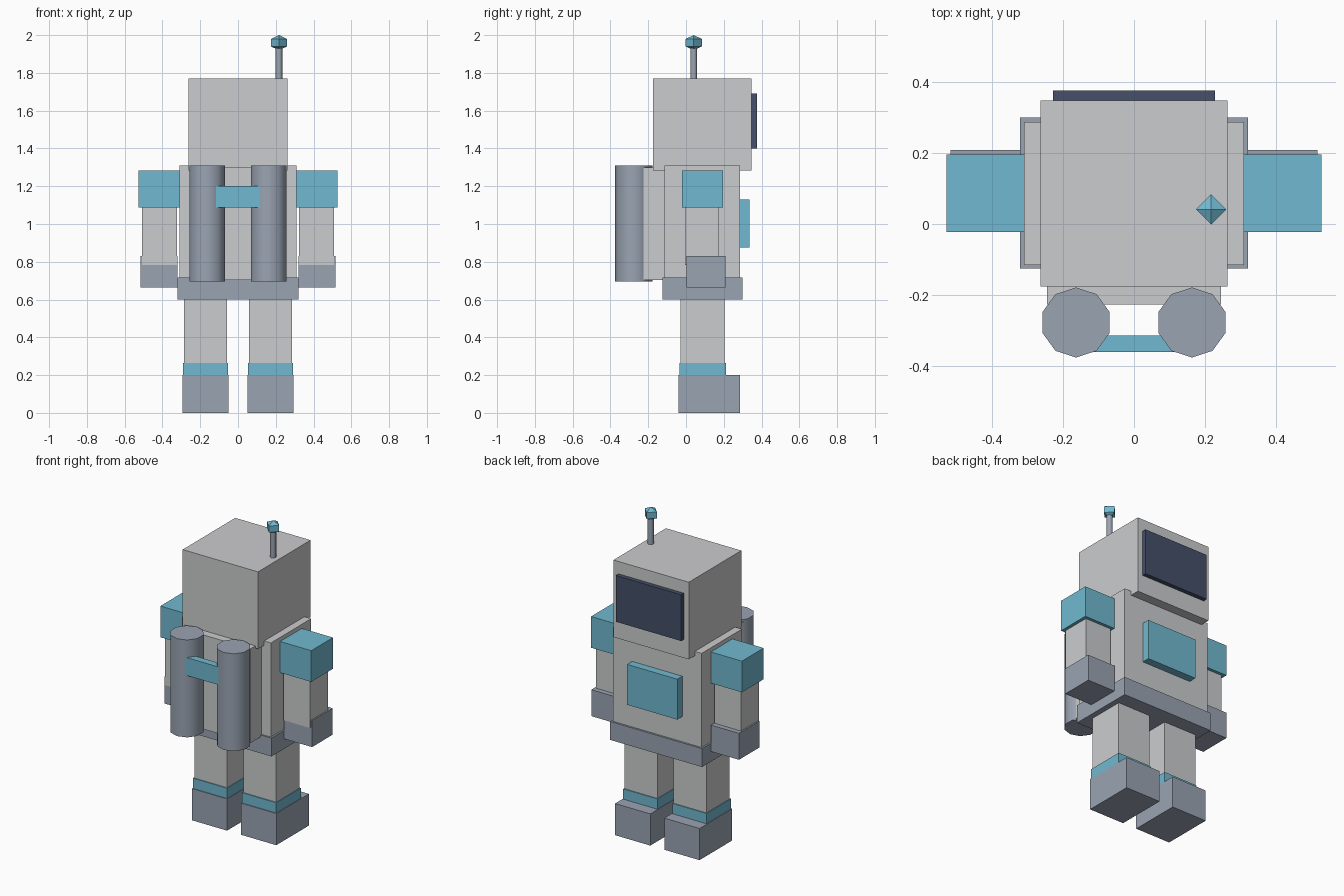
import bpy
import math

if "Cube" in bpy.data.objects:
    bpy.data.objects.remove(bpy.data.objects["Cube"])


def material(name, rgb):
    m = bpy.data.materials.new(name)
    m.diffuse_color = (*rgb, 1.0)
    m.use_nodes = True
    m.node_tree.nodes["Principled BSDF"].inputs["Base Color"].default_value = m.diffuse_color
    return m


GREY = material("light grey", (0.60, 0.605, 0.615))
BLUE = material("sky blue", (0.165, 0.485, 0.635))
SLATE = material("slate", (0.323, 0.371, 0.445))
NAVY = material("dark navy", (0.058, 0.080, 0.144))


def box(name, x, y, z, mat):
    """Box from (min, max) ranges."""
    bpy.ops.mesh.primitive_cube_add(
        size=1, location=[(a + b) / 2 for a, b in (x, y, z)])
    ob = bpy.context.object
    ob.scale = [b - a for a, b in (x, y, z)]
    bpy.ops.object.transform_apply(location=False, rotation=False, scale=True)
    ob.name = name
    ob.data.materials.append(mat)
    return ob


def cylinder(name, x, y, z, radius, sides, mat):
    bpy.ops.mesh.primitive_cylinder_add(
        vertices=sides, radius=radius, depth=z[1] - z[0],
        location=(x, y, (z[0] + z[1]) / 2))
    ob = bpy.context.object
    ob.name = name
    ob.data.materials.append(mat)
    bpy.ops.object.shade_smooth_by_angle(angle=math.radians(50))
    return ob


# Head and visor
box("head", (-0.263, 0.263), (-0.176, 0.348), (1.283, 1.77), GREY)
box("visor", (-0.228, 0.228), (0.34, 0.375), (1.40, 1.692), NAVY)

# Antenna with an eight-faced tip
cylinder("antenna_stem", 0.217, 0.041, (1.76, 1.945), 0.018, 8, SLATE)
bpy.ops.mesh.primitive_uv_sphere_add(
    segments=4, ring_count=2, radius=1, location=(0.217, 0.041, 1.96))
tip = bpy.context.object
tip.name = "antenna_tip"
tip.scale = (0.049, 0.049, 0.04)
tip.data.materials.append(BLUE)

# Torso, belt and chest panel
box("torso", (-0.31, 0.31), (-0.115, 0.287), (0.70, 1.31), GREY)
box("belt", (-0.321, 0.321), (-0.125, 0.299), (0.60, 0.716), SLATE)
box("chest_panel", (-0.175, 0.175), (0.28, 0.337), (0.875, 1.13), BLUE)

# Backpack with two tanks and a strap
box("backpack", (-0.245, 0.245), (-0.226, -0.10), (0.703, 1.298), GREY)
box("tank_strap", (-0.15, 0.15), (-0.36, -0.314), (1.087, 1.20), BLUE)

# Parts on both sides
for s, side in ((-1, "left"), (1, "right")):
    def pair(name, x, y, z, mat):
        box(f"{name}_{side}", sorted((s * x[0], s * x[1])), y, z, mat)

    cylinder(f"tank_{side}", s * 0.163, -0.277, (0.695, 1.31), 0.0985, 10, SLATE)
    pair("shoulder", (0.305, 0.527), (-0.022, 0.195), (1.087, 1.284), BLUE)
    pair("arm", (0.322, 0.507), (-0.004, 0.176), (0.783, 1.10), GREY)
    pair("hand", (0.319, 0.516), (0.002, 0.208), (0.663, 0.83), SLATE)
    pair("leg", (0.057, 0.286), (-0.028, 0.205), (0.18, 0.61), GREY)
    pair("ankle_band", (0.052, 0.291), (-0.034, 0.211), (0.19, 0.265), BLUE)
    pair("boot", (0.049, 0.295), (-0.039, 0.286), (0.0, 0.20), SLATE)
